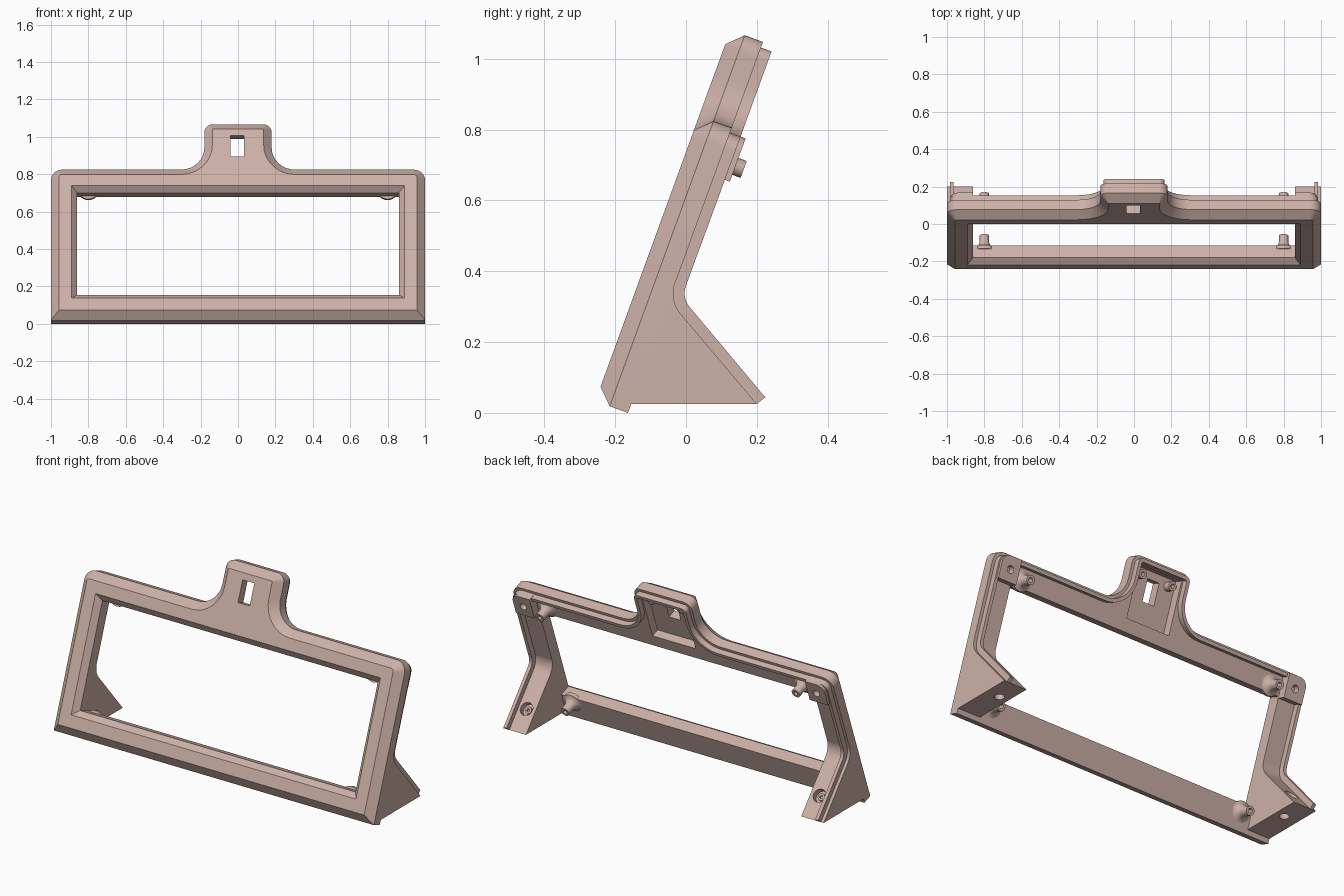
import bpy, bmesh, math
from mathutils import Vector

if "Cube" in bpy.data.objects:
    bpy.data.objects.remove(bpy.data.objects["Cube"])

TILT = math.radians(20)
SN, CS = math.sin(TILT), math.cos(TILT)
BACK, LIP = 0.098, 0.13          # depth of the plate and of the rear lip
mat = bpy.data.materials.new("dusty_pink_plastic")
mat.diffuse_color = (0.61, 0.44, 0.39, 1)
mat.use_nodes = True
mat.node_tree.nodes["Principled BSDF"].inputs["Base Color"].default_value = mat.diffuse_color


def tilt(x, s, d):
    """Point on the leaning frame: x across, s up the slope, d depth."""
    return Vector((x, -0.256 + SN * s + CS * d, 0.0335 + CS * s - SN * d))


def yz(s, d):
    p = tilt(0, s, d)
    return (p.y, p.z)


def fillet(corners, seg=8):
    """Round a polygon given as (a, b, radius)."""
    out, n = [], len(corners)
    for i, (a, b, r) in enumerate(corners):
        p = Vector((a, b))
        if r <= 0:
            out.append((a, b))
            continue
        u = (Vector(corners[i - 1][:2]) - p).normalized()
        v = (Vector(corners[(i + 1) % n][:2]) - p).normalized()
        half = u.angle(v) / 2
        c = p + (u + v).normalized() * (r / math.sin(half))
        t = r / math.tan(half)
        e0, e1 = p + u * t - c, p + v * t - c
        sweep = e0.angle(e1)
        for k in range(seg + 1):
            f = k / seg
            q = c + (e0 * math.sin((1 - f) * sweep) + e1 * math.sin(f * sweep)) / math.sin(sweep)
            out.append((q.x, q.y))
    return out


def loft(name, rings):
    """Closed skin through rings of equal point count, capped at both ends."""
    bm = bmesh.new()
    vs = [[bm.verts.new(p) for p in r] for r in rings]
    n = len(vs[0])
    for a, b in zip(vs, vs[1:]):
        for i in range(n):
            j = (i + 1) % n
            bm.faces.new((a[i], a[j], b[j], b[i]))
    bm.faces.new(vs[0])
    bm.faces.new(vs[-1])
    bmesh.ops.recalc_face_normals(bm, faces=bm.faces)
    me = bpy.data.meshes.new(name)
    bm.to_mesh(me)
    bm.free()
    me.materials.append(mat)
    ob = bpy.data.objects.new(name, me)
    bpy.context.collection.objects.link(ob)
    return ob


def slab(name, poly, d0, d1):
    return loft(name, [[tilt(x, s, d) for x, s in poly] for d in (d0, d1)])


def side_slab(name, poly, x0, x1):
    return loft(name, [[Vector((x, y, z)) for y, z in poly] for x in (x0, x1)])


def rect(x0, x1, s0, s1):
    return [(x0, s0), (x1, s0), (x1, s1), (x0, s1)]


def lathe(name, base, axis, profile, n=24):
    """Turned part: profile of (radius, height) along an axis."""
    axis = Vector(axis).normalized()
    e1 = axis.cross(Vector((1, 0, 0))).normalized()
    e2 = axis.cross(e1)
    ang = [2 * math.pi * k / n for k in range(n)]
    return loft(name, [[Vector(base) + axis * h + (e1 * math.cos(a) + e2 * math.sin(a)) * r
                        for a in ang] for r, h in profile])


def cut(ob, cutters):
    for c in cutters:
        m = ob.modifiers.new("cut", 'BOOLEAN')
        m.operation, m.solver, m.object = 'DIFFERENCE', 'EXACT', c
    dg = bpy.context.evaluated_depsgraph_get()
    me = bpy.data.meshes.new_from_object(ob.evaluated_get(dg))
    ob.modifiers.clear()
    ob.data = me
    for c in cutters:
        bpy.data.objects.remove(c)


def outline(t):
    """Frame silhouette with top tab, inset by t."""
    w, top, tw, tt = 1 - t, 0.857 - t, 0.18 - t, 1.115 - t
    right = [(w, t, 0), (w, top, 0.06 - t), (tw, top, 0.125 + t), (tw, tt, 0.046 - t)]
    return fillet(right + [(-x, s, r) for x, s, r in reversed(right)])


# Front frame with chamfered rim, bevelled opening, tab slot and rear pocket
frame = loft("front_frame", [[tilt(x, s, d) for x, s in outline(t)]
                             for t, d in ((0.043, 0), (0, 0.043), (0, BACK))])
opening = loft("opening_cutter", [
    [tilt(x, s, d) for x, s in rect(-0.89 + b, 0.89 - b, 0.11 + b, 0.75 - b)]
    for b, d in ((-0.01, -0.01), (0.03, 0.03), (0.03, 0.2))])
slot = slab("slot_cutter", rect(-0.04, 0.033, 0.915, 1.035), -0.1, 0.2)
pocket = slab("pocket_cutter", rect(-0.135, 0.135, 0.79, 1.075), 0.05, 0.2)
cut(frame, [opening, slot, pocket])

# Raised rear lip following the top edge and tab
paths = []
for t in (0.017, 0.036):
    p = outline(t)
    paths.append([(1 - t, 0.70)] + p[1:-1] + [(t - 1, 0.70)])
loft("top_rear_lip", [[tilt(*a, BACK - 0.01), tilt(*a, LIP), tilt(*b, LIP), tilt(*b, BACK - 0.01)]
                      for a, b in zip(*paths)])

# Leg profiles: solid foot and the slightly larger lip
slope_n = Vector((0.764, 0.645))
knee = Vector((-0.0487, 0.3195))
n1 = Vector((CS, -SN))
lip_knee = knee + (LIP - BACK) * (n1 + slope_n) / (1 + n1.dot(slope_n))
foot = fillet([(*yz(0.025, BACK - 0.01), 0), (*yz(0.025, BACK), 0), (-0.156, 0.025, 0),
               (0.2, 0.025, 0), (*knee, 0.09), (*yz(0.5, BACK), 0), (*yz(0.5, BACK - 0.01), 0)])
leg_lip = fillet([(*yz(0.70, BACK - 0.01), 0), (*yz(0.70, LIP), 0), (*lip_knee, 0.06),
                  (0.224, 0.044, 0), (0.2, 0.025, 0), (0.185, 0.03, 0), (-0.06, 0.31, 0)])
down = Vector((0, -SN, -CS))
back = Vector((0, CS, -SN))
out = Vector((0, *slope_n))

for side, sx in (("right", 1), ("left", -1)):
    # Foot with counterbored screw holes
    leg = side_slab(side + "_leg", foot, 0.86 * sx, 1.0 * sx)
    hole = Vector((0.915 * sx, 0.2 - 0.645 * 0.13, 0.025 + 0.764 * 0.13))
    cut(leg, [lathe("bore_cutter", hole - out * 0.035, out, [(0.036, 0), (0.036, 0.1)]),
              lathe("under_cutter", (0.915 * sx, 0.06, -0.05), (0, 0, 1),
                    [(0.025, 0), (0.025, 0.105)])])
    lathe(side + "_foot_screw", hole - out * 0.04, out,
          [(0.02, 0), (0.02, 0.02), (0.009, 0.02), (0.009, 0.008)], 16)
    side_slab(side + "_leg_lip", leg_lip, 0.964 * sx, 0.983 * sx)

    # Corner bracket with screw hole
    pad = fillet([(0.86 * sx, 0.712, 0), (0.975 * sx, 0.712, 0),
                  (0.975 * sx, 0.842, 0.045), (0.86 * sx, 0.842, 0)])
    bracket = slab(side + "_corner_bracket", pad, BACK - 0.01, 0.145)
    cut(bracket, [lathe("screw_cutter", tilt(0.915 * sx, 0.775, 0.11), back,
                        [(0.02, 0), (0.02, 0.1)])])

    # Flared mounting posts
    for row, s in (("upper", 0.758), ("lower", 0.1)):
        lathe(f"{side}_{row}_post", tilt(0.8 * sx, s, BACK - 0.02), back,
              [(0.055, 0), (0.055, 0.02), (0.041, 0.025), (0.032, 0.035), (0.026, 0.052),
               (0.025, 0.092), (0.012, 0.092), (0.012, 0.05)])

    # Small screw bosses in the tab pocket
    lathe(side + "_tab_boss", tilt(0.095 * sx, 1.035, 0.045), back,
          [(0.024, 0), (0.024, 0.045), (0.011, 0.045), (0.011, 0.02)])

# Smooth curved surfaces, keep hard edges
bpy.ops.object.select_all(action='DESELECT')
for ob in bpy.context.collection.objects:
    ob.select_set(True)
    bpy.context.view_layer.objects.active = ob
bpy.ops.object.shade_smooth_by_angle(angle=math.radians(30))
